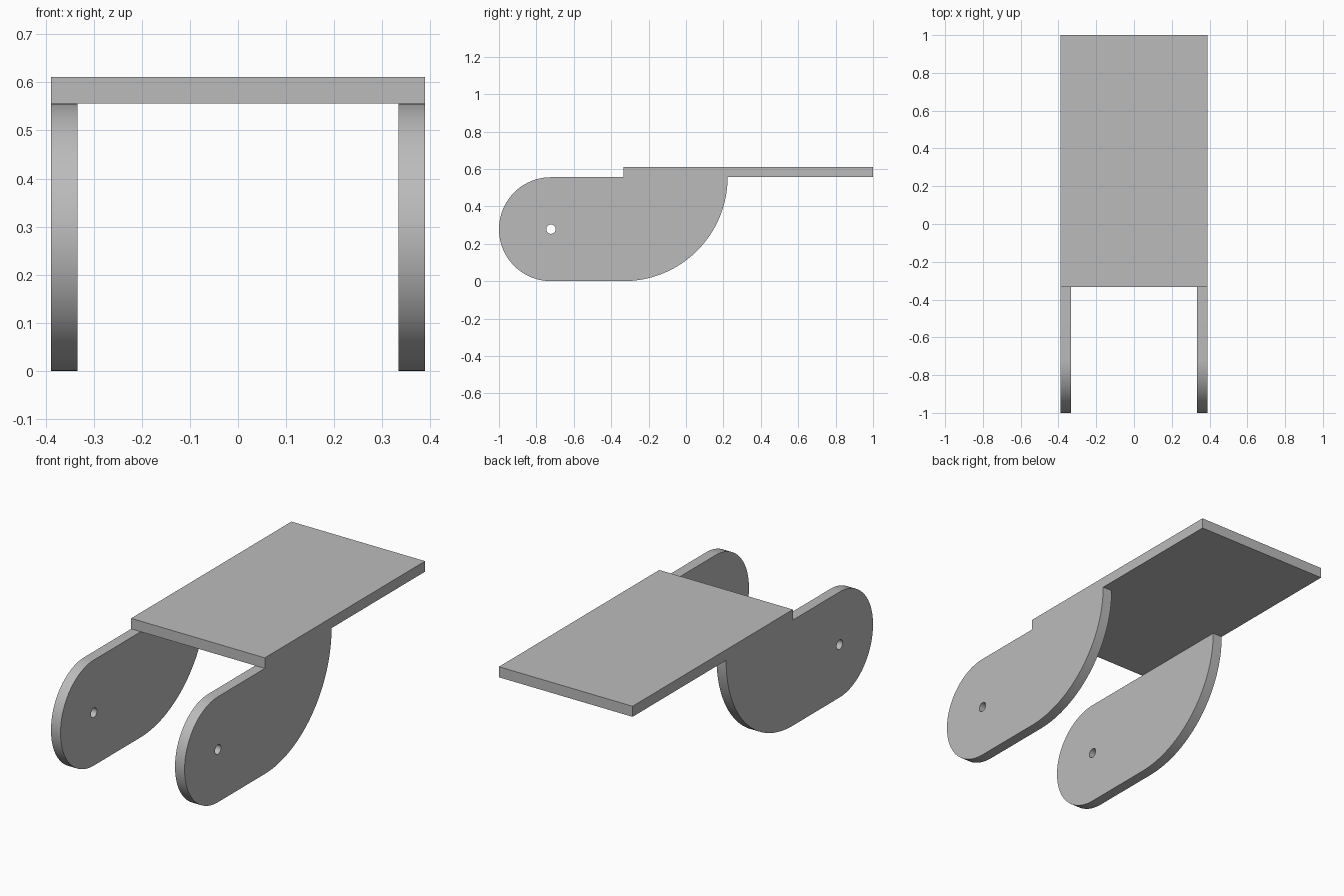
import bpy, bmesh
from math import pi, sin, cos
from mathutils import Vector

cube = bpy.data.objects.get("Cube")
if cube:
    bpy.data.objects.remove(cube, do_unlink=True)

HALF_W, THICK = 0.389, 0.0556      # overall half width, sheet thickness
ARM_H = 0.5556                     # height of the side arms
R = ARM_H / 2                      # rounded nose radius
NOSE_Y, BEND_Y = -1 + R, -0.333    # nose centre, start of the rear curve

grey = bpy.data.materials.new("plain grey")
grey.use_nodes = True
colour = (0.5, 0.5, 0.5, 1)
grey.diffuse_color = colour
grey.node_tree.nodes["Principled BSDF"].inputs["Base Color"].default_value = colour


def arc(cy, cz, r, start, end, steps):
    """Points (y, z) along an arc, both ends included."""
    angles = [start + (end - start) * i / steps for i in range(steps + 1)]
    return [(cy + r * cos(a), cz + r * sin(a)) for a in angles]


def finish(name, bm):
    bmesh.ops.recalc_face_normals(bm, faces=bm.faces)
    mesh = bpy.data.meshes.new(name)
    bm.to_mesh(mesh)
    bm.free()
    mesh.materials.append(grey)
    obj = bpy.data.objects.new(name, mesh)
    bpy.context.collection.objects.link(obj)
    bpy.ops.object.select_all(action='DESELECT')
    obj.select_set(True)
    bpy.context.view_layer.objects.active = obj
    bpy.ops.object.shade_smooth_by_angle(angle=pi / 6)


def side_arm(name, x):
    """Rounded arm outline with a pivot hole, extruded towards +x."""
    outline = arc(NOSE_Y, R, R, pi / 2, 3 * pi / 2, 40)
    outline += arc(BEND_Y, ARM_H, ARM_H, -pi / 2, 0, 32)
    hole = arc(NOSE_Y, R, 0.025, 0, 2 * pi, 24)[:-1]
    bm = bmesh.new()
    edges = []
    for loop in (outline, hole):
        verts = [bm.verts.new((x, y, z)) for y, z in loop]
        edges += [bm.edges.new((v, verts[i - 1])) for i, v in enumerate(verts)]
    bmesh.ops.triangle_fill(bm, edges=edges, use_beauty=True, normal=(1, 0, 0))
    sheet = bmesh.ops.extrude_face_region(bm, geom=bm.faces[:], use_keep_orig=True)
    moved = [g for g in sheet["geom"] if isinstance(g, bmesh.types.BMVert)]
    bmesh.ops.translate(bm, verts=moved, vec=(THICK, 0, 0))
    finish(name, bm)


# Flat top plate
bm = bmesh.new()
bmesh.ops.create_cube(bm, size=1)
bmesh.ops.scale(bm, verts=bm.verts, vec=(2 * HALF_W, 1 - BEND_Y, THICK))
bmesh.ops.translate(bm, verts=bm.verts,
                    vec=Vector((0, (1 + BEND_Y) / 2, ARM_H + THICK / 2)))
finish("top_plate", bm)

# Pair of side arms
side_arm("left_arm", HALF_W - THICK)
side_arm("right_arm", -HALF_W)
